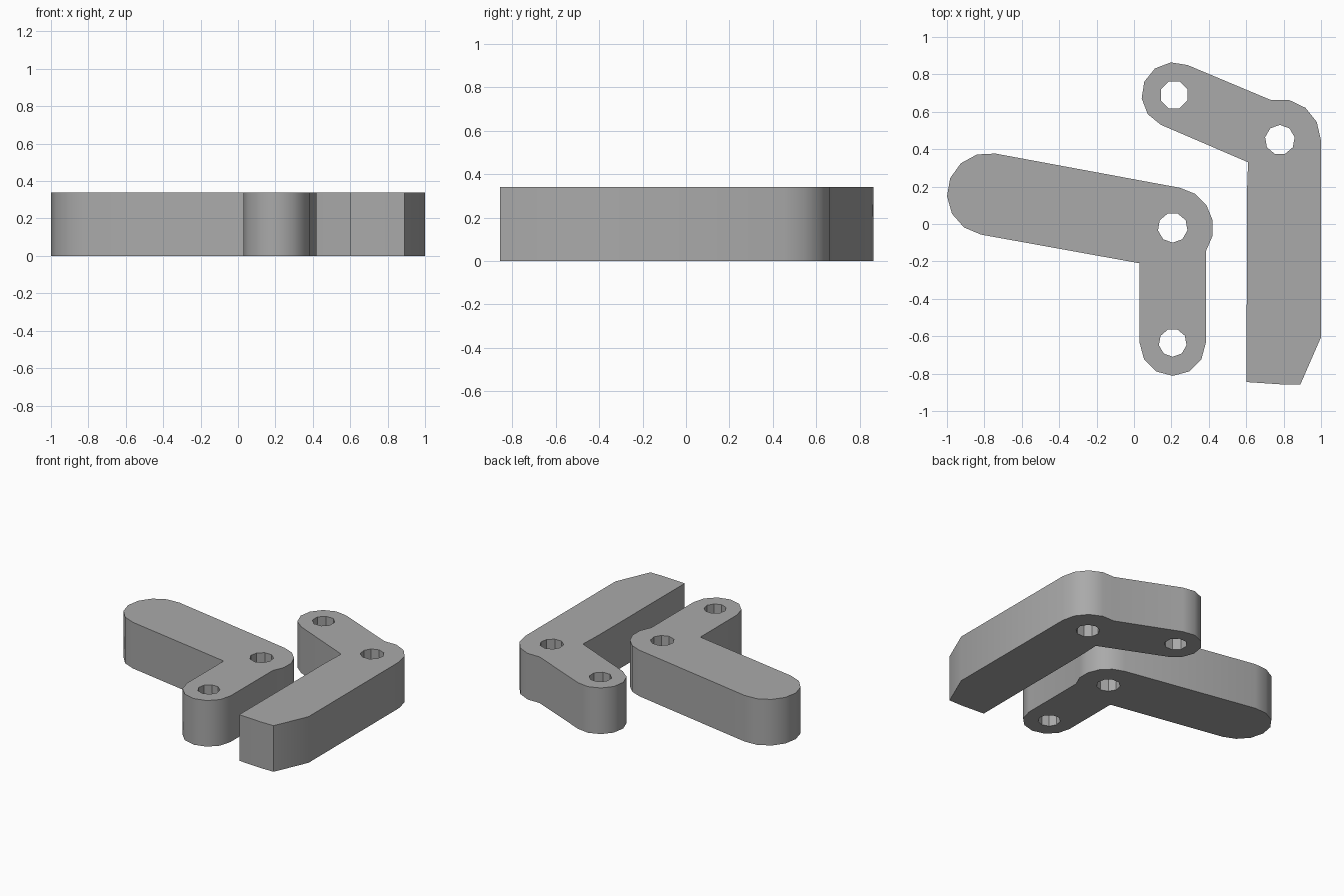
import bpy
import bmesh
from math import cos, sin, radians
from mathutils import Vector

HEIGHT = 0.34

cube = bpy.data.objects.get("Cube")
if cube:
    bpy.data.objects.remove(cube)

grey = bpy.data.materials.new("plain grey")
grey.use_nodes = True
colour = (0.4, 0.4, 0.4, 1)
grey.diffuse_color = colour
grey.node_tree.nodes["Principled BSDF"].inputs["Base Color"].default_value = colour


def arc(centre, radius, start, end, steps):
    """Points along an arc, both ends included."""
    angles = [radians(start + (end - start) * i / steps) for i in range(steps + 1)]
    return [(centre[0] + radius * cos(a), centre[1] + radius * sin(a)) for a in angles]


def hole(centre, radius, sides, turn):
    """Closed polygon for a pivot hole."""
    return arc(centre, radius, turn, turn + 360, sides)[:-1]


def build_lever(name, loops):
    """Fill an outline with its holes and extrude it to a solid plate."""
    bm = bmesh.new()
    for loop in loops:
        verts = [bm.verts.new((x, y, 0)) for x, y in loop]
        for i, vert in enumerate(verts):
            bm.edges.new((verts[i - 1], vert))
    bmesh.ops.triangle_fill(bm, use_beauty=True, use_dissolve=False,
                            edges=bm.edges[:], normal=Vector((0, 0, 1)))
    top = bmesh.ops.extrude_face_region(bm, geom=bm.faces[:], use_keep_orig=True)
    moved = [g for g in top["geom"] if isinstance(g, bmesh.types.BMVert)]
    bmesh.ops.translate(bm, verts=moved, vec=(0, 0, HEIGHT))
    bmesh.ops.recalc_face_normals(bm, faces=bm.faces[:])
    mesh = bpy.data.meshes.new(name)
    bm.to_mesh(mesh)
    bm.free()
    mesh.materials.append(grey)
    obj = bpy.data.objects.new(name, mesh)
    bpy.context.collection.objects.link(obj)
    bpy.ops.object.select_all(action="DESELECT")
    obj.select_set(True)
    bpy.context.view_layer.objects.active = obj
    bpy.ops.object.shade_smooth_by_angle(angle=radians(32))


# Left lever: rounded handle, elbow and rounded foot
elbow, foot = (0.207, -0.02), (0.207, -0.635)
outline = arc(elbow, 0.217, 80, -35, 5)
outline += arc(foot, 0.177, 0, -180, 6)
outline += [(0.03, -0.21)]
outline += arc((-0.78, 0.16), 0.22, 260, 80, 7)
build_lever("rounded_lever", [outline, hole(elbow, 0.08, 9, 30), hole(foot, 0.075, 9, 30)])

# Right lever: rounded arm, elbow and long bar with a cut corner
elbow, tip = (0.78, 0.45), (0.215, 0.69)
outline = arc(tip, 0.175, 246, 66, 6)
outline += arc(elbow, 0.219, 103, 0, 4)
outline += [(1, -0.605), (0.89, -0.857), (0.78, -0.857), (0.602, -0.845),
            (0.604, 0.165), (0.61, 0.33)]
build_lever("pointed_lever", [outline, hole(elbow, 0.08, 9, 10), hole(tip, 0.077, 8, 22.5)])
